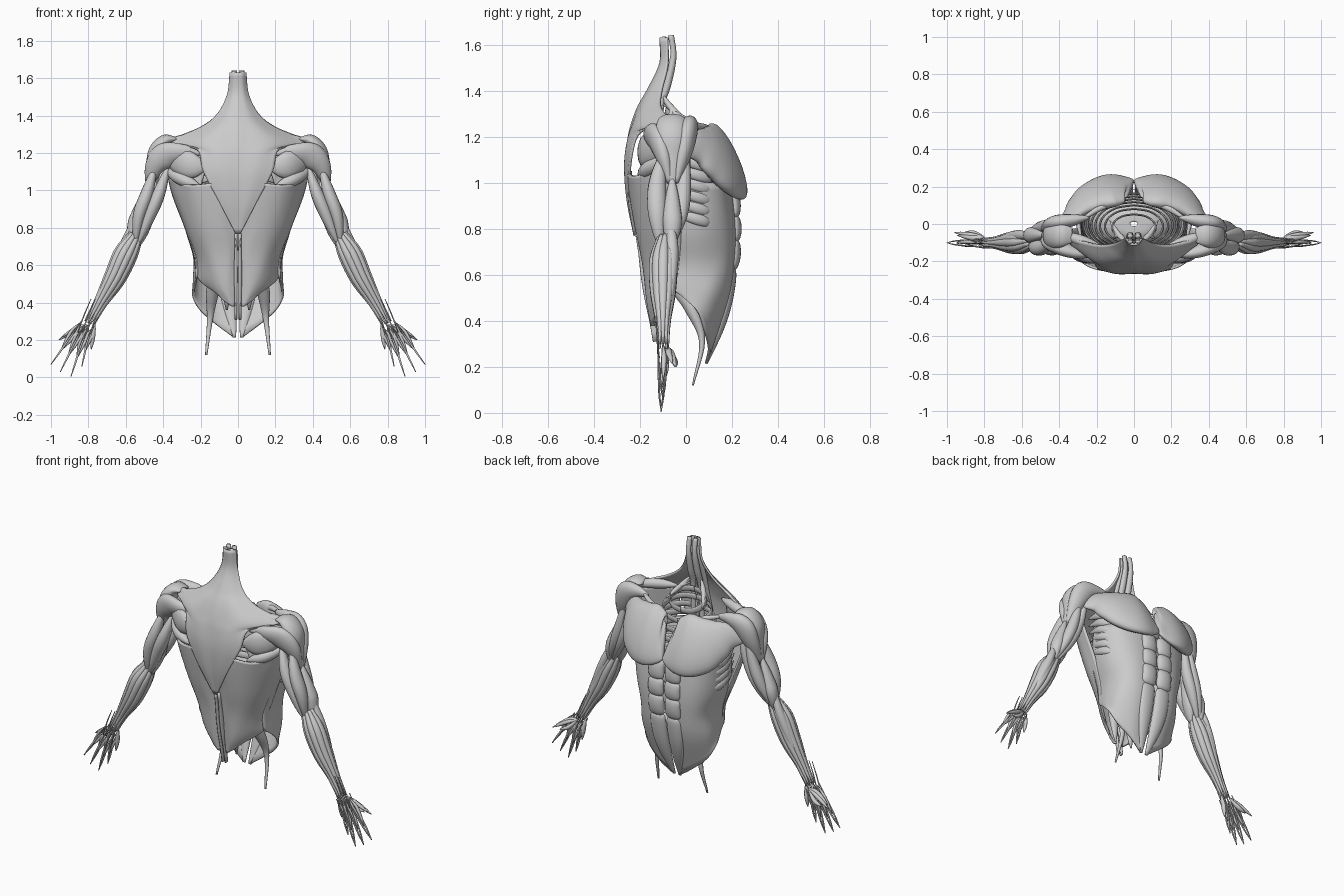
import bpy, bmesh
from math import sin, cos, pi
from mathutils import Vector as V


def spline(pts, n):
    """Catmull-Rom samples through points of any dimension, n per span."""
    p = [V(q) for q in pts]
    p = [p[0] * 2 - p[1]] + p + [p[-1] * 2 - p[-2]]
    out = []
    for i in range(1, len(p) - 2):
        a, b, c, d = p[i - 1:i + 3]
        for k in range(n):
            t = k / n
            out.append((b * 2 + (c - a) * t + (a * 2 - b * 5 + c * 4 - d) * t * t
                        + (b * 3 - a - c * 3 + d) * t ** 3) * 0.5)
    return out + [p[-2]]


def finish(name, rings, closed, thick=0.0):
    """Skin equal rows of points, mirror across x, optionally thicken."""
    bm = bmesh.new()
    vs = [[bm.verts.new(c) for c in r] for r in rings]
    m = len(vs[0])
    for r, s in zip(vs, vs[1:]):
        for j in range(m if closed else m - 1):
            k = (j + 1) % m
            bm.faces.new((r[j], r[k], s[k], s[j]))
    if closed:
        bm.faces.new(vs[0])
        bm.faces.new(vs[-1])
    bmesh.ops.recalc_face_normals(bm, faces=bm.faces)
    me = bpy.data.meshes.new(name)
    bm.to_mesh(me)
    bm.free()
    me.shade_smooth()
    ob = bpy.data.objects.new(name, me)
    bpy.context.collection.objects.link(ob)
    ob.modifiers.new("mirror", 'MIRROR')
    if thick:
        ob.modifiers.new("solidify", 'SOLIDIFY').thickness = thick
        ob.modifiers["solidify"].offset = 0
    return ob


def sheet(name, rows, thick=0.012, n=6):
    rows = [spline(r, n) for r in rows]
    cols = [spline(c, n) for c in zip(*rows)]
    return finish(name, cols, False, thick)


def muscle(name, pts, a, b=None, up=(0, 1, 0), radii=None, seg=12, n=6, tip=0.12, peak=1.0):
    """Spindle along a path: half-width a along 'up', half-width b across it."""
    b = b or a
    path = spline(pts, n)
    rad = spline(radii, n) if radii else None
    rings = []
    for i, c in enumerate(path):
        t = i / (len(path) - 1)
        d = (path[min(i + 1, len(path) - 1)] - path[max(i - 1, 0)]).normalized()
        u = V(up)
        u = (u - d * u.dot(d)).normalized()
        w = d.cross(u)
        f = max(tip, sin(pi * t ** peak) ** 0.65) if 0 < t < 1 else tip
        ra, rb = rad[i] if rad else (a * f, b * f)
        rings.append([c + u * ra * cos(2 * pi * k / seg) + w * rb * sin(2 * pi * k / seg) for k in range(seg)])
    return finish(name, rings, True)


# Back: trapezius and latissimus sheets
sheet("trapezius", [
    [(0, -.11, 1.63), (.02, -.105, 1.63), (.04, -.08, 1.63)],
    [(0, -.11, 1.52), (.03, -.105, 1.51), (.055, -.08, 1.51)],
    [(0, -.16, 1.41), (.06, -.15, 1.4), (.11, -.105, 1.405)],
    [(0, -.205, 1.33), (.11, -.185, 1.33), (.2, -.11, 1.335)],
    [(0, -.235, 1.25), (.18, -.21, 1.25), (.36, -.08, 1.26)],
    [(0, -.25, 1.18), (.12, -.245, 1.19), (.22, -.2, 1.22)],
    [(0, -.26, 1.07), (.09, -.262, 1.08), (.185, -.24, 1.1)],
    [(0, -.25, .93), (.05, -.253, .93), (.1, -.245, .94)],
    [(0, -.222, .77), (.006, -.222, .77), (.012, -.222, .77)]])
sheet("latissimus", [
    [(.01, -.24, 1.05), (.13, -.25, 1.04), (.25, -.22, 1.03), (.33, -.14, 1.05), (.375, -.05, 1.09)],
    [(.01, -.235, .95), (.12, -.24, .95), (.23, -.21, .95), (.31, -.13, .95), (.345, -.03, .97)],
    [(.01, -.2, .8), (.1, -.215, .8), (.19, -.19, .8), (.26, -.12, .8), (.28, -.02, .8)],
    [(.015, -.17, .65), (.06, -.185, .65), (.14, -.17, .65), (.2, -.11, .65), (.232, -.03, .65)],
    [(.02, -.155, .48), (.06, -.165, .48), (.1, -.155, .49), (.15, -.12, .51), (.21, -.05, .53)],
    [(.02, -.14, .38), (.03, -.147, .38), (.045, -.145, .39), (.07, -.14, .41), (.09, -.13, .44)]])
muscle("spinal_strip", [(.011, -.205, .77), (.011, -.17, .55), (.011, -.13, .31)], .02, .01, tip=.7)
muscle("lumbar_muscle", [(.05, -.15, 1.1), (.06, -.13, .7), (.06, -.1, .36)], .03, .04)
muscle("infraspinatus", [(.17, -.2, 1.12), (.28, -.17, 1.14), (.4, -.09, 1.2)], .075, .03, up=(0, 0, 1))
muscle("teres_major", [(.2, -.2, 1.02), (.3, -.16, 1.06), (.4, -.06, 1.12)], .035, up=(0, 0, 1))
muscle("supraspinatus", [(.15, -.14, 1.27), (.28, -.09, 1.27), (.4, -.05, 1.25)], .03, up=(0, 0, 1))
sheet("subscapularis", [
    [(.16, -.17, 1.25), (.26, -.11, 1.25), (.38, -.06, 1.22)],
    [(.17, -.18, 1.13), (.26, -.13, 1.13), (.38, -.06, 1.17)],
    [(.2, -.17, 1.02), (.26, -.14, 1.06), (.38, -.06, 1.13)]])

# Abdomen: oblique wall, rectus pads, hip flexor tails
sheet("oblique", [
    [(.29, -.03, .99), (.295, .06, 1.0), (.25, .14, 1.0), (.16, .18, 1.0), (.03, .2, 1.0)],
    [(.27, -.06, .8), (.275, .06, .8), (.23, .15, .8), (.15, .2, .8), (.03, .215, .8)],
    [(.222, -.07, .65), (.235, .05, .65), (.205, .145, .65), (.14, .195, .65), (.03, .21, .65)],
    [(.22, -.06, .55), (.235, .03, .53), (.22, .11, .51), (.14, .17, .5), (.03, .185, .5)],
    [(.22, -.04, .53), (.24, .05, .44), (.2, .08, .36), (.11, .1, .28), (.03, .09, .22)]])
for i, (z0, z1, y0, y1) in enumerate([(.97, .85, .205, .212), (.855, .745, .213, .213), (.75, .625, .213, .205)]):
    h = .052
    muscle(f"rectus_pad_{i}", [(.057, y0 - .012, z0), (.057, y0, z0 - .015), (.057, (y0 + y1) / 2 + .002, (z0 + z1) / 2),
                               (.057, y1, z1 + .015), (.057, y1 - .012, z1)], 0, 0,
           radii=[(.008, .03), (.021, h * .95), (.027, h), (.021, h * .95), (.008, .03)], seg=20)
muscle("rectus_lower", [(.056, .195, .63), (.056, .197, .6), (.054, .175, .48), (.042, .14, .36), (.02, .088, .215)], 0, 0,
       radii=[(.008, .035), (.022, .05), (.026, .05), (.022, .037), (.006, .01)], seg=20)
muscle("hip_flexor", [(.04, -.08, .75), (.1, -.04, .56), (.135, .02, .46), (.15, .07, .31), (.17, .03, .12)], 0, 0,
       radii=[(.015, .015), (.03, .035), (.03, .035), (.013, .016), (.004, .006)])

# Chest
muscle("pectoral", [(.018, .185, 1.09), (.05, .185, 1.085), (.13, .177, 1.09), (.21, .145, 1.105),
                    (.28, .10, 1.13), (.34, .05, 1.15), (.4, 0, 1.14)], 0, 0, up=(0, -.42, .9), seg=28,
       radii=[(.09, .01), (.15, .035), (.18, .055), (.168, .058), (.125, .05), (.08, .032), (.03, .015)])
for i in range(3):
    muscle(f"pectoral_minor_{i}", [(.31, .02, 1.24), (.26, .08, 1.15 - .03 * i), (.2, .13, 1.1 - .06 * i)], .015, .025)
for i in range(6):
    z = 1.09 - .048 * i
    w = .3 - .003 * i
    muscle(f"serratus_{i}", [(w - .02, -.09, z + .03), (w, .02, z), (w - .015, .085, z - .02), (w - .05, .13 - .005 * i, z - .03)],
           .026, .016, up=(0, .2, 1))

# Rib cage bands and diaphragm dome
for i in range(9):
    f = min(1, .42 + .2 * i ** .75 / 1.35)
    z, w, d = 1.27 - .058 * i, .27 * f, .165 * f
    ring = [(w * cos(a) + .002, -.03 * (1 - f) + d * sin(a), z - .04 * sin(a))
            for a in [(-pi / 2 + pi * k / 6) for k in range(7)]]
    muscle(f"intercostal_{i}", ring, .024, .006, up=(0, .15, 1), tip=.8, seg=8)
sheet("diaphragm", [[(r * .24 * sin(pi * k / 6), -r * .16 * cos(pi * k / 6), z) for k in range(7)]
                    for r, z in [(.08, .93), (.45, .92), (.8, .86), (.97, .76), (1, .68)]], .006)

# Neck columns
muscle("neck_column", [(.02, -.065, 1.64), (.021, -.055, 1.55), (.023, -.08, 1.43), (.026, -.11, 1.32), (.03, -.12, 1.1)],
       .017, .02, tip=.75)
muscle("neck_rear_column", [(.02, -.095, 1.635), (.022, -.09, 1.52), (.035, -.13, 1.38), (.05, -.18, 1.15)], .013, .02, tip=.7)
for i in range(3):
    muscle(f"scalene_{i}", [(.035, -.1, 1.38 - .02 * i), (.08, -.06, 1.32), (.13 - .01 * i, .02 - .05 * i, 1.255)], .014)
muscle("subclavius", [(.05, .12, 1.2), (.17, .09, 1.235), (.3, .01, 1.26)], .016)

# Shoulder
D = (1, 0, 1)
muscle("deltoid_rear", [(.2, -.165, 1.2), (.3, -.155, 1.205), (.39, -.125, 1.185), (.45, -.1, 1.12), (.48, -.07, 1.0)],
       0, 0, up=D, seg=18, radii=[(.012, .008), (.045, .03), (.07, .04), (.05, .035), (.012, .012)])
muscle("deltoid_middle", [(.33, -.06, 1.275), (.39, -.06, 1.265), (.43, -.06, 1.2), (.455, -.06, 1.1), (.485, -.06, .98)],
       0, 0, seg=18, radii=[(.04, .01), (.065, .035), (.075, .052), (.055, .035), (.012, .012)])
muscle("deltoid_front", [(.24, .035, 1.25), (.32, .022, 1.25), (.4, .008, 1.22), (.445, -.01, 1.13), (.48, -.045, 1.0)],
       0, 0, up=D, seg=18, radii=[(.012, .008), (.038, .03), (.065, .042), (.05, .036), (.012, .012)])

# Upper arm
for name, pts, a, b in [
    ("biceps_long", [(.42, 0, 1.17), (.46, -.01, 1.0), (.51, -.025, .86), (.575, -.07, .71)], .035, .034),
    ("biceps_short", [(.38, .01, 1.17), (.42, -.015, 1.0), (.48, -.03, .86), (.56, -.07, .71)], .035, .034),
    ("brachialis", [(.48, -.06, 1.03), (.535, -.06, .88), (.56, -.06, .8), (.575, -.075, .69)], .042, .036),
    ("triceps_long", [(.37, -.1, 1.14), (.42, -.125, .99), (.475, -.12, .86), (.535, -.11, .71)], .043, .036),
    ("triceps_lateral", [(.44, -.1, 1.14), (.485, -.125, .99), (.53, -.125, .86), (.55, -.11, .71)], .042, .036),
    ("triceps_medial", [(.44, -.07, 1.05), (.485, -.08, .86), (.53, -.1, .7)], .045, .036),
]:
    muscle(name, pts, a, b, seg=16)

# Forearm spindles arranged around the bone axis, each ending in a tendon
E1, E2 = V((.89, 0, .46)), V((0, 1, 0))
for i in range(10):
    a = 2 * pi * i / 10
    o = E1 * cos(a) + E2 * sin(a) * .9
    start = V((.545, -.09, .76)) + o * .03
    muscle(f"forearm_{i}", [start, V((.6, -.098, .66)) + o * .043, V((.66, -.1, .53)) + o * .04,
                            V((.735, -.1, .4)) + o * .026, V((.795, -.1, .29)) + o * .026], 0, 0,
           radii=[(.01, .01), (.024, .023), (.022, .02), (.012, .012), (.004, .004)], seg=10)
muscle("brachioradialis", [(.55, -.07, .86), (.6, -.06, .73), (.655, -.065, .6), (.725, -.075, .44), (.8, -.08, .29)], 0, 0,
       radii=[(.008, .008), (.026, .024), (.026, .026), (.01, .01), (.003, .005)])

# Hand: tendons on both faces, small muscles between knuckles
W = V((.8, -.1, .3))
tips = [(1.0, -.1, .07), (.95, -.108, .03), (.893, -.108, .005), (.835, -.1, .06)]
for i, tip in enumerate(tips):
    T = V(tip)
    knuckle = W.lerp(T, .47) + V((.008 * (1.5 - i), 0, .01))
    base = W + V((.03 - .02 * i, 0, .012 - .012 * i))
    for side, y in (("back", -.016), ("palm", .014)):
        off = V((0, y, 0))
        muscle(f"finger_tendon_{side}_{i}", [base + off * 1.5, knuckle + off, knuckle.lerp(T, .6) + off * .6, T],
               .004, .006, seg=6, n=4, tip=.5)
    for s in (-1, 1):
        side = V((.011 * s, .004, .007 * s))
        muscle(f"interosseous_{i}_{s}", [base.lerp(knuckle, .15), base.lerp(knuckle, .6) + side, knuckle + side * .8,
                                         knuckle.lerp(T, .45)], .011, .009, seg=8, n=4)
for i, (mid, end) in enumerate([((.87, -.06, .25), (.96, -.045, .2)), ((.86, -.075, .265), (.945, -.06, .215)),
                                ((.855, -.05, .225), (.91, -.045, .2))]):
    muscle(f"thumb_muscle_{i}", [W + V((.0, .03, -.02)), mid, end], .014, .012, seg=8)
muscle("palm_edge_muscle", [(.765, -.1, .3), (.775, -.09, .22), (.785, -.09, .15)], .016, .012, seg=8)
for i in range(4):
    x = .77 + .022 * i
    muscle(f"wrist_tendon_{i}", [(x - .05, -.13, .42), (x - .012, -.125, .33), (x + .02, -.115, .24)], .003, .004, seg=6, n=4, tip=.6)
